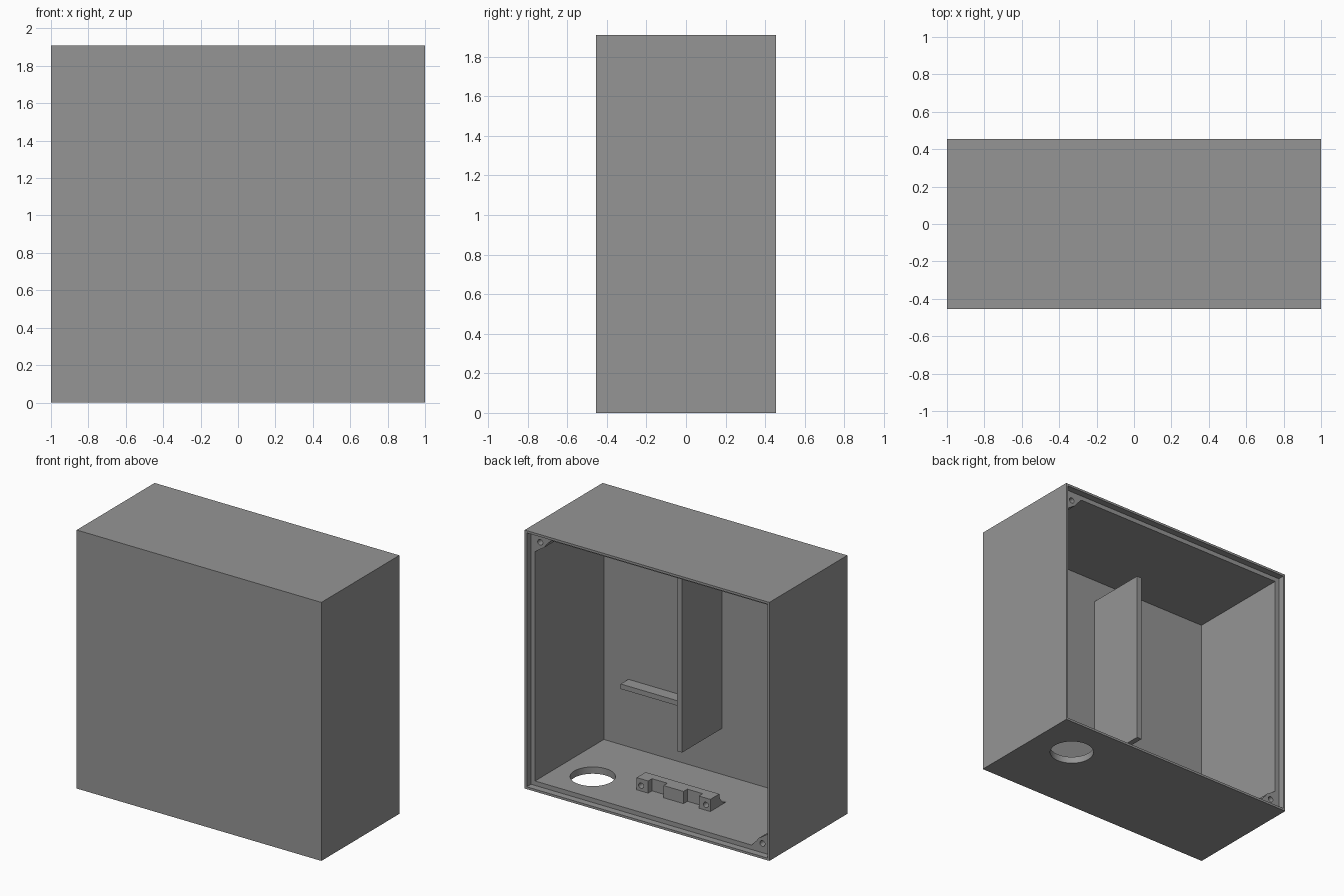
import bpy, math
from mathutils import Matrix, Vector

if "Cube" in bpy.data.objects:
    bpy.data.objects.remove(bpy.data.objects["Cube"])

W, D, H = 2.0, 0.91, 1.91          # outer size
T, TF, RIM, STEP = 0.05, 0.057, 0.017, 0.05   # wall, front wall, rim, lid recess depth
BACK = D / 2
FRONT_IN = -D / 2 + TF             # inner face of the front wall

grey = bpy.data.materials.new("plain grey")
grey.diffuse_color = (0.3, 0.3, 0.3, 1)
grey.use_nodes = True
grey.node_tree.nodes["Principled BSDF"].inputs["Base Color"].default_value = grey.diffuse_color


def make(name, verts, faces):
    me = bpy.data.meshes.new(name)
    me.from_pydata(verts, [], faces)
    me.materials.append(grey)
    ob = bpy.data.objects.new(name, me)
    bpy.context.collection.objects.link(ob)
    return ob


def prism(name, profile, offset):
    """Extrude a planar loop of 3D points along an offset, with outward normals."""
    n = len(profile)
    off = Vector(offset)
    pts = [Vector(p) for p in profile]
    area = sum(((pts[i] - pts[0]).cross(pts[(i + 1) % n] - pts[0]) for i in range(n)), Vector())
    if area.dot(off) < 0:
        pts.reverse()
    sides = [(i, (i + 1) % n, (i + 1) % n + n, i + n) for i in range(n)]
    return make(name, pts + [p + off for p in pts],
                [tuple(reversed(range(n))), tuple(range(n, 2 * n))] + sides)


def box(name, x0, x1, y0, y1, z0, z1):
    return prism(name, [(x0, y0, z0), (x1, y0, z0), (x1, y1, z0), (x0, y1, z0)], (0, 0, z1 - z0))


def cylinder(name, centre, radius, offset, n=32):
    axis = Vector(offset).to_track_quat('Z', 'Y')
    ring = [Vector(centre) + axis @ Vector((radius * math.cos(2 * math.pi * i / n),
                                            radius * math.sin(2 * math.pi * i / n), 0))
            for i in range(n)]
    return prism(name, ring, offset)


def cut(ob, cutters):
    """Subtract each cutter, then bake the result and drop the cutters."""
    for c in cutters:
        m = ob.modifiers.new("cut", 'BOOLEAN')
        m.operation, m.solver, m.object = 'DIFFERENCE', 'EXACT', c
        c.hide_render = True
    dg = bpy.context.evaluated_depsgraph_get()
    dg.update()
    me = bpy.data.meshes.new_from_object(ob.evaluated_get(dg))
    ob.modifiers.clear()
    ob.data = me
    for c in cutters:
        bpy.data.objects.remove(c)


# Case: open at the back, with a lid recess and a cable hole in the floor
case = box("case", -W / 2, W / 2, -D / 2, D / 2, 0, H)
cut(case, [
    box("cavity", -W / 2 + T, W / 2 - T, FRONT_IN, BACK + 0.1, T, H - T),
    box("lid_recess", -W / 2 + RIM, W / 2 - RIM, BACK - STEP, BACK + 0.1, RIM, H - RIM),
    cylinder("cable_hole", (0.674, 0.126, -0.05), 0.152, (0, 0, 0.2), 64),
])

# Divider and ledge on the front wall
box("divider", -0.014, 0.027, FRONT_IN - 0.01, 0.066, 0.388, 1.69)
box("ledge", 0.027, 0.75, FRONT_IN - 0.01, FRONT_IN + 0.09, 0.511, 0.548)

# Cable clamp base: flat back, concave front, two notches and two screw holes
CX, CY, CT = 0.012, 0.129, 0.14
half = 0.301
r = CT - T
arc = [(CY - 0.2 + 0.095 * math.sin(a), CT - r * math.cos(a))
       for a in [math.pi / 2 * i / 8 for i in range(9)]]
profile = [(CY, T - 0.01), (CY - 0.2, T - 0.01)] + arc + [(CY, CT)]
clamp = prism("cable_clamp", [(CX - half, y, z) for y, z in profile], (2 * half, 0, 0))
cutters = []
for s in (-1, 1):
    x0, x1 = sorted((CX + s * 0.082, CX + s * 0.207))
    cutters.append(box("notch", x0, x1, CY - 0.045, CY + 0.1, T, CT + 0.1))
    cutters.append(cylinder("clamp_hole", (CX + s * 0.265, CY - 0.08, 0.09), 0.02, (0, 0.2, 0), 24))
cut(clamp, cutters)

# Screw bosses in two diagonal corners
for name, s, zc in (("upper_boss", 1, H), ("lower_boss", -1, 0)):
    def pt(a, c, y=BACK - STEP):
        return (s * (W / 2 - a), y, zc - s * c)
    k = 0.04
    round_tip = [(0.095 + k * math.cos(t), 0.088 + k * math.sin(t))
                 for t in [math.radians(20 + 50 * i / 6) for i in range(7)]]
    outline = [(T - 0.01, T - 0.01), (0.19, T - 0.01), (0.18, T)] + round_tip + \
              [(T, 0.165), (T - 0.01, 0.175)]
    boss = prism(name, [pt(a, c) for a, c in outline], (0, -0.18, 0))
    cut(boss, [cylinder("boss_hole", pt(0.092, 0.085, BACK - STEP - 0.13), 0.021, (0, 0.2, 0), 24)])

# Keep flat faces crisp while rounding the holes and fillets
for ob in bpy.context.scene.objects:
    ob.select_set(True)
    bpy.context.view_layer.objects.active = ob
bpy.ops.object.shade_smooth_by_angle(angle=math.radians(30))
